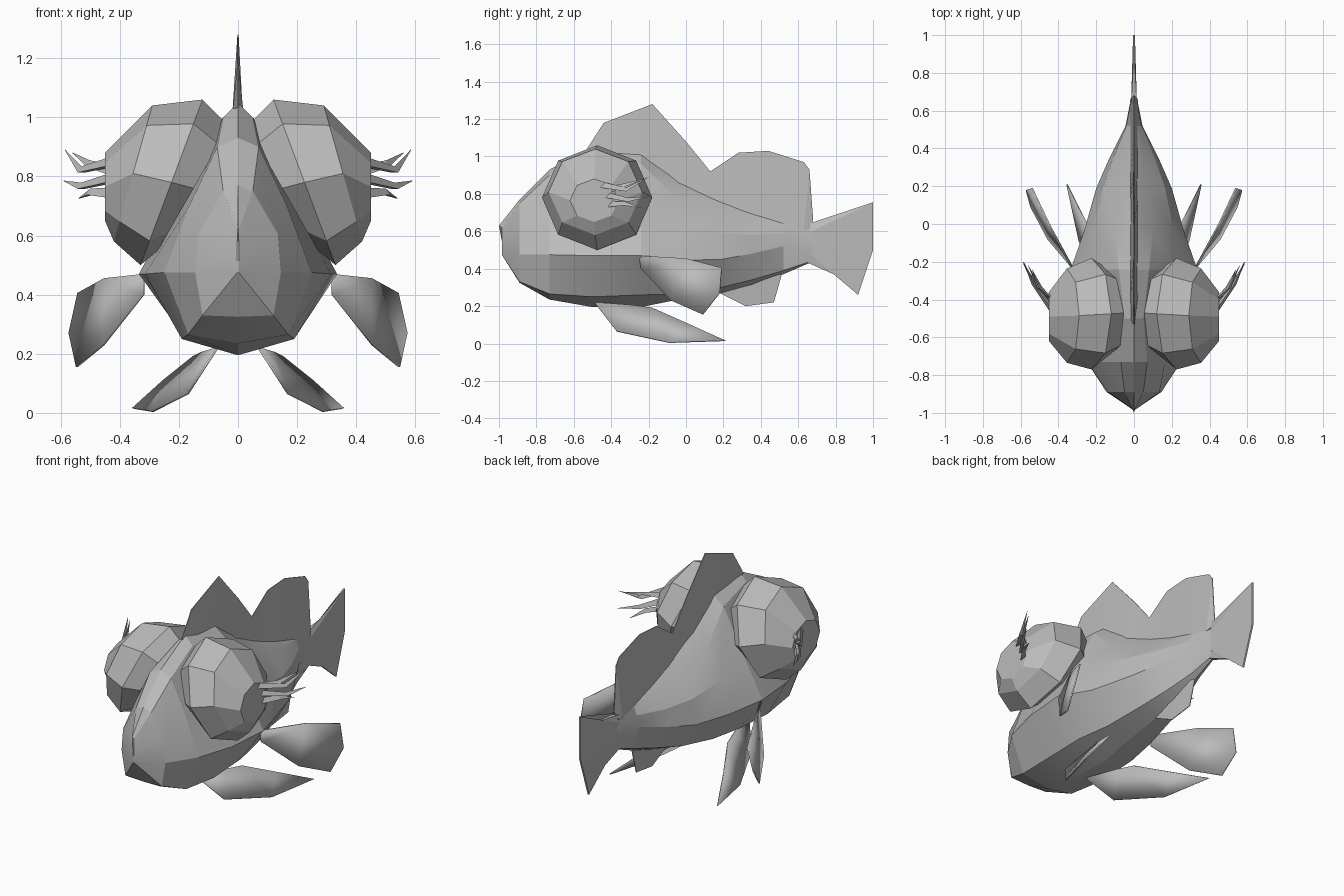
import bpy, math
from mathutils import Vector

if "Cube" in bpy.data.objects:
    bpy.data.objects.remove(bpy.data.objects["Cube"])

grey = bpy.data.materials.new("fish_grey")
grey.diffuse_color = (0.5, 0.5, 0.5, 1)
grey.use_nodes = True
grey.node_tree.nodes["Principled BSDF"].inputs["Base Color"].default_value = grey.diffuse_color


def make(name, verts, faces, angle=8, mirror=False, thick=0):
    me = bpy.data.meshes.new(name)
    me.from_pydata([tuple(v) for v in verts], [], faces)
    me.materials.append(grey)
    ob = bpy.data.objects.new(name, me)
    bpy.context.collection.objects.link(ob)
    bpy.ops.object.select_all(action='DESELECT')
    ob.select_set(True)
    bpy.context.view_layer.objects.active = ob
    bpy.ops.object.mode_set(mode='EDIT')
    bpy.ops.mesh.select_all(action='SELECT')
    bpy.ops.mesh.normals_make_consistent(inside=False)
    bpy.ops.object.mode_set(mode='OBJECT')
    if thick:
        m = ob.modifiers.new("thickness", 'SOLIDIFY')
        m.thickness, m.offset = thick, 0
    if mirror:
        ob.modifiers.new("mirror", 'MIRROR').merge_threshold = 0.0001
    bpy.ops.object.shade_smooth_by_angle(angle=math.radians(angle))
    return ob


def loft(rings):
    """Faces joining closed rings of equal size, capped at both ends."""
    n = len(rings[0])
    verts = [p for r in rings for p in r]
    faces = [(i * n + j, i * n + (j + 1) % n, (i + 1) * n + (j + 1) % n, (i + 1) * n + j)
             for i in range(len(rings) - 1) for j in range(n)]
    return verts, faces + [tuple(range(n)), tuple(range(len(verts) - n, len(verts)))]


# Body: y, belly z, then (x, z) of lower side, mouth crease, flank, shoulder, then back z
sections = [
    (-0.985, .475, .002, .476, .003, .48, .003, .55, .002, .62, .63),
    (-0.89, .325, .12, .33, .145, .475, .135, .605, .05, .75, .77),
    (-0.73, .235, .17, .265, .25, .475, .165, .70, .07, .90, .93),
    (-0.50, .195, .19, .25, .315, .47, .18, .71, .05, 1.0, 1.05),
    (-0.24, .195, .185, .26, .335, .47, .23, .67, .08, .96, 1.02),
    (-0.04, .235, .15, .265, .265, .445, .21, .63, .10, .77, .88),
    (0.19, .27, .11, .30, .20, .45, .165, .59, .075, .70, .77),
    (0.35, .31, .07, .34, .13, .48, .11, .58, .045, .67, .71),
    (0.52, .37, .03, .39, .045, .52, .04, .59, .02, .64, .66),
    (0.67, .435, .012, .44, .015, .49, .015, .56, .012, .62, .64),
]
rings = []
for s in sections:
    y = s[0]
    side = [(s[i], s[i + 1]) for i in (2, 4, 6, 8)]
    ring = [(0, y, s[1])] + [(x, y, z) for x, z in side] + [(0, y, s[10])]
    ring += [(-x, y, z) for x, z in reversed(side)]
    rings.append(ring)
# Pull the upper lip to the front
rings[0][5] = (0, -1.0, .63)
make("body", *loft(rings), angle=14)

# Eyes: tilted eight-sided rings given by top and bottom (x, z), middle y, y radius
eye_rings = []
for tx, tz, bx, bz, cy, ry in [(.03, .97, .27, .55, -.47, .24),
                               (.12, 1.06, .33, .50, -.475, .295),
                               (.29, 1.04, .42, .58, -.485, .25),
                               (.45, .88, .45, .65, -.49, .13)]:
    ring = []
    for k in range(8):
        a = k * math.pi / 4
        t = (1 - math.sin(a)) / 2
        ring.append((tx + (bx - tx) * t, cy + ry * math.cos(a), tz + (bz - tz) * t))
    eye_rings.append(ring)
make("eyes", *loft(eye_rings), mirror=True)

# Lashes: bent three-sided spikes at the back of each eye
lashes = [((.43, -.46, .845), (.53, -.32, .82), (.585, -.20, .89)),
          ((.43, -.40, .82), (.50, -.34, .84), (.56, -.22, .88)),
          ((.43, -.43, .79), (.53, -.31, .765), (.59, -.20, .785)),
          ((.43, -.42, .74), (.50, -.33, .745), (.54, -.24, .725))]
verts, faces = [], []
for path in lashes:
    spike = []
    for p, r in zip(path, (.022, .014, .001)):
        spike.append([Vector(p) + Vector((r * math.cos(a), 0, r * math.sin(a)))
                      for a in (math.pi / 2, math.pi * 7 / 6, math.pi * 11 / 6)])
    v, f = loft(spike)
    faces += [tuple(i + len(verts) for i in face) for face in f]
    verts += v
make("lashes", verts, faces, mirror=True)


# Upright fins: thin outer edge over a thicker root, both as (y, z)
def upright_fin(name, edge, root, half, tip=.002):
    rings = [[(tip, *e), (half, *r), (-half, *r), (-tip, *e)] for e, r in zip(edge, root)]
    make(name, *loft(rings))


upright_fin("dorsal_fin",
            [(-.53, 1.04), (-.44, 1.18), (-.18, 1.28), (0, 1.08), (.13, .92),
             (.28, 1.02), (.44, 1.03), (.63, .97), (.66, .93), (.68, .66)],
            [(-.52, 1.0), (-.40, 1.0), (-.18, .94), (0, .80), (.13, .75),
             (.26, .70), (.42, .65), (.58, .62), (.63, .61), (.66, .61)], .02)
upright_fin("anal_fin",
            [(.18, .27), (.32, .20), (.47, .22), (.51, .36)],
            [(.19, .33), (.30, .36), (.42, .39), (.50, .42)], .015)
upright_fin("tail_fin",
            [(.82, .66), (1, .755), (1, .5), (.92, .26), (.79, .37)],
            [(.64, .635), (.65, .59), (.65, .54), (.65, .49), (.64, .437)], .015, .005)

# Paired fins: thin angled plates, fanned from the root
pectoral = [(.32, -.24, .40), (.32, -.25, .47), (.45, 0, .455), (.54, .19, .405),
            (.57, .18, .27), (.545, .09, .155), (.455, -.08, .23)]
pelvic = [(.12, -.29, .205), (.07, -.49, .22), (.17, -.37, .065), (.29, -.09, .005),
          (.355, .21, .015), (.25, 0, .11), (.15, -.18, .19)]
make("pectoral_fins", pectoral, [(0, 1, 2), (0, 2, 6), (2, 3, 4), (2, 4, 6), (4, 5, 6)],
     mirror=True, thick=.008)
make("pelvic_fins", pelvic, [(0, 1, 2), (0, 2, 6), (2, 3, 6), (3, 5, 6), (3, 4, 5)],
     mirror=True, thick=.008)
